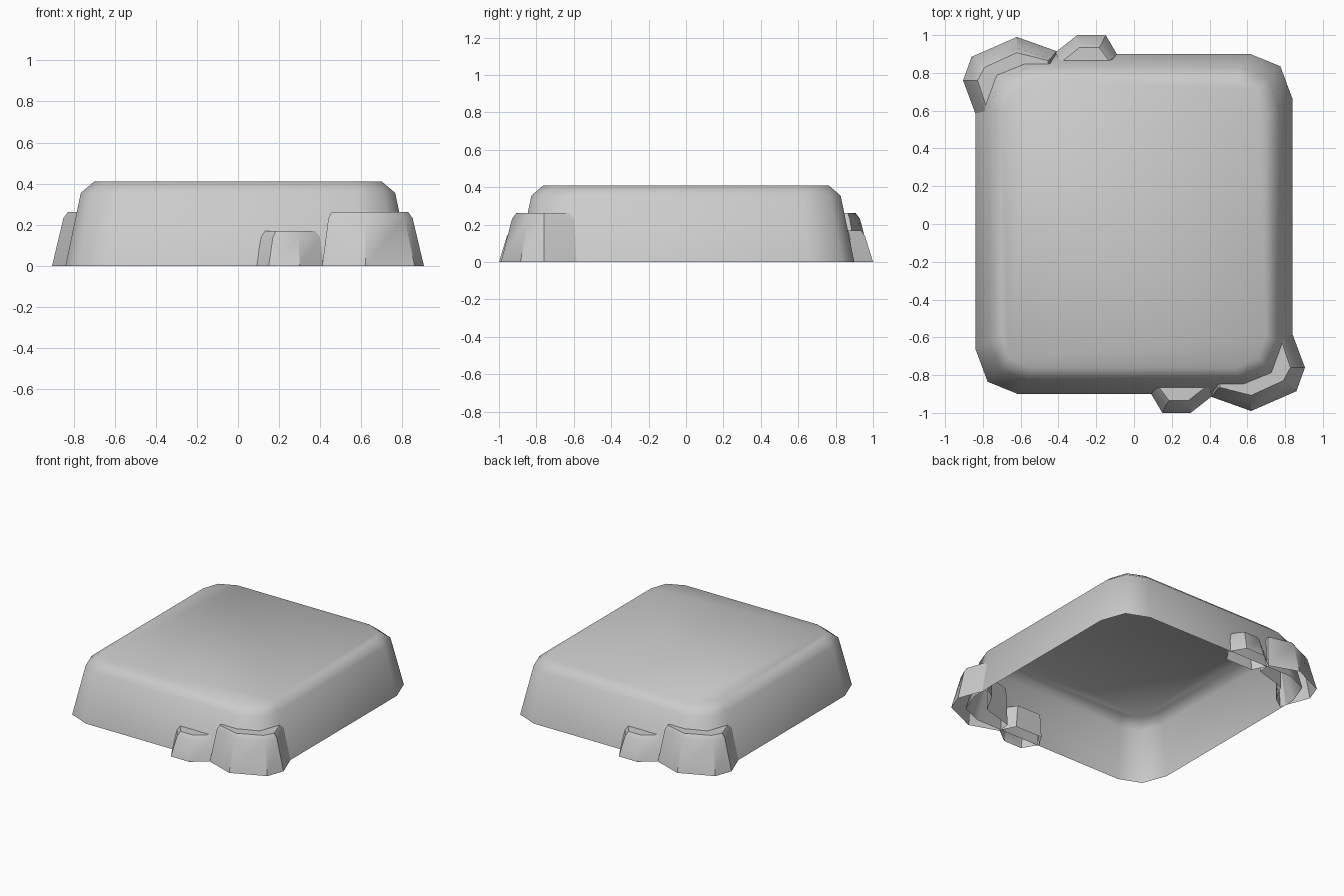
import bpy, bmesh, math

if "Cube" in bpy.data.objects:
    bpy.data.objects.remove(bpy.data.objects["Cube"])


def loft(name, rings, turn=0.0, angle=None):
    """Skin counter-clockwise rings (outline, z), capped on top, open below."""
    bm = bmesh.new()
    c, s = math.cos(turn), math.sin(turn)
    loops = [[bm.verts.new((c * x - s * y, s * x + c * y, z)) for x, y in pts]
             for pts, z in rings]
    for a, b in zip(loops, loops[1:]):
        n = len(a)
        for i in range(n):
            j = (i + 1) % n
            bm.faces.new((a[i], a[j], b[j], b[i]))
    bm.faces.new(loops[-1])
    me = bpy.data.meshes.new(name)
    bm.to_mesh(me)
    bm.free()
    ob = bpy.data.objects.new(name, me)
    bpy.context.collection.objects.link(ob)
    bpy.ops.object.select_all(action='DESELECT')
    ob.select_set(True)
    bpy.context.view_layer.objects.active = ob
    if angle is None:
        bpy.ops.object.shade_smooth()
    else:
        bpy.ops.object.shade_smooth_by_angle(angle=math.radians(angle))
    return ob


def four_corners(q):
    """Repeat one corner's points around all four corners, counter-clockwise."""
    r = q[::-1]
    return (q + [(-x, y) for x, y in r] + [(-x, -y) for x, y in q]
            + [(x, -y) for x, y in r])


# Main slab: tapered shell with chamfered corners and rounded top rim
loft("slab", [
    (four_corners([(0.84, 0.66), (0.775, 0.835), (0.615, 0.90)]), 0.0),
    (four_corners([(0.765, 0.62), (0.71, 0.77), (0.57, 0.827)]), 0.355),
    (four_corners([(0.70, 0.59), (0.66, 0.71), (0.54, 0.763)]), 0.41),
])

# Large corner rock, wrapping the corner
large = [
    ([(0.41, -0.915), (0.62, -0.99), (0.86, -0.885), (0.905, -0.76),
      (0.825, -0.545), (0.74, -0.60), (0.66, -0.75), (0.42, -0.82)], 0.0),
    ([(0.44, -0.875), (0.62, -0.93), (0.81, -0.845), (0.85, -0.76),
      (0.783, -0.575), (0.73, -0.62), (0.66, -0.75), (0.44, -0.81)], 0.232),
    ([(0.455, -0.865), (0.62, -0.907), (0.79, -0.83), (0.828, -0.76),
      (0.775, -0.60), (0.72, -0.64), (0.65, -0.75), (0.455, -0.80)], 0.262),
]
# Small rock beside it
small = [
    ([(0.085, -0.89), (0.15, -1.0), (0.30, -1.0), (0.415, -0.91),
      (0.36, -0.80), (0.14, -0.80)], 0.0),
    ([(0.113, -0.875), (0.17, -0.957), (0.295, -0.957), (0.40, -0.87),
      (0.35, -0.80), (0.15, -0.80)], 0.14),
    ([(0.133, -0.865), (0.185, -0.935), (0.288, -0.935), (0.382, -0.86),
      (0.34, -0.80), (0.16, -0.80)], 0.17),
]
# The same pair sits on the opposite corner, turned half way round
for side, turn in (("front", 0.0), ("back", math.pi)):
    loft(side + "_large_rock", large, turn, 35)
    loft(side + "_small_rock", small, turn, 35)
